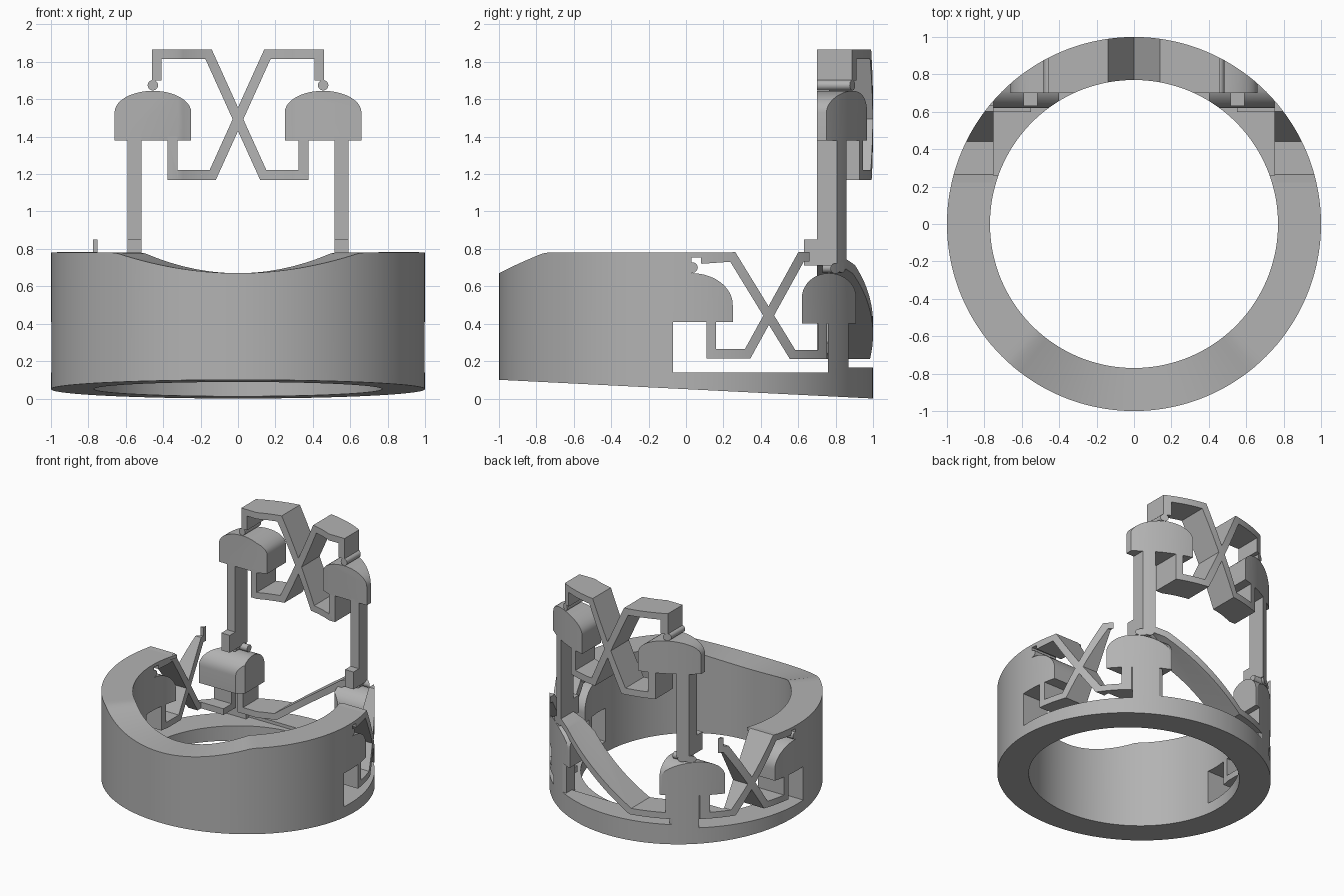
import bpy, bmesh, math
from mathutils import Vector

cube = bpy.data.objects.get("Cube")
if cube:
    bpy.data.objects.remove(cube, do_unlink=True)

OUTER, INNER, SEGS = 1.0, 0.77, 144

metal = bpy.data.materials.new("satin_grey")
metal.use_nodes = True
metal.diffuse_color = (0.45, 0.45, 0.45, 1)
metal.node_tree.nodes["Principled BSDF"].inputs["Base Color"].default_value = (0.45, 0.45, 0.45, 1)


def make(name, bm):
    bmesh.ops.recalc_face_normals(bm, faces=bm.faces)
    mesh = bpy.data.meshes.new(name)
    bm.to_mesh(mesh)
    bm.free()
    mesh.materials.append(metal)
    ob = bpy.data.objects.new(name, mesh)
    bpy.context.collection.objects.link(ob)
    return ob


def tube(name, top, bottom):
    """Annulus whose top and bottom heights follow rules of the angle from the front."""
    bm = bmesh.new()
    cols = []
    for i in range(SEGS):
        a = 2 * math.pi * i / SEGS
        col = []
        for r, rule in ((OUTER, bottom), (OUTER, top), (INNER, top), (INNER, bottom)):
            x, y = r * math.sin(a), -r * math.cos(a)
            col.append(bm.verts.new((x, y, rule(a, y))))
        cols.append(col)
    for i in range(SEGS):
        p, q = cols[i], cols[(i + 1) % SEGS]
        for k in range(4):
            j = (k + 1) % 4
            bm.faces.new((p[k], q[k], q[j], p[j]))
    return make(name, bm)


def extrude(name, pts, axis, lo, hi, side=1):
    """Extrude a 2D outline along x or y; side -1 mirrors it across x."""
    bm = bmesh.new()
    ends = []
    for d in (lo, hi):
        ends.append([bm.verts.new((side * d, u, z) if axis == "x" else (side * u, d, z))
                     for u, z in pts])
    a, b = ends
    bm.faces.new(a)
    bm.faces.new(b[::-1])
    for i in range(len(pts)):
        j = (i + 1) % len(pts)
        bm.faces.new((a[i], b[i], b[j], a[j]))
    return make(name, bm)


def boolean(ob, other, op):
    mod = ob.modifiers.new("cut", "BOOLEAN")
    mod.operation, mod.object, mod.solver = op, other, "EXACT"
    bpy.context.view_layer.update()
    mesh = bpy.data.meshes.new_from_object(ob.evaluated_get(bpy.context.evaluated_depsgraph_get()))
    ob.modifiers.clear()
    ob.data = mesh


def band(path, w=0.05):
    """Mitred outline around an open path."""
    p = [Vector(q) for q in path]
    left, right = [], []
    for i, v in enumerate(p):
        d0 = (v - p[i - 1]).normalized() if i else (p[1] - v).normalized()
        d1 = (p[i + 1] - v).normalized() if i < len(p) - 1 else d0
        n0, n1 = Vector((-d0.y, d0.x)), Vector((-d1.y, d1.x))
        m = (n0 + n1).normalized()
        off = m * (w / 2 / m.dot(n0))
        left.append(v + off)
        right.append(v - off)
    return left + right[::-1]


def rect(u0, u1, z0, z1):
    return [(u0, z0), (u1, z0), (u1, z1), (u0, z1)]


def disc(u, z, r=0.028, n=20):
    return [(u + r * math.cos(2 * math.pi * i / n), z + r * math.sin(2 * math.pi * i / n))
            for i in range(n)]


def bell(u, half, base, shoulder, top, start=0.0):
    """Domed outline; start = 90 keeps only the +u half."""
    n = 20
    arc = []
    for i in range(n + 1):
        t = math.radians(180 - start) * i / n if not start else math.radians(90) * i / n
        arc.append((u + half * math.cos(t), shoulder + (top - shoulder) * math.sin(t)))
    return [(arc[-1][0], base), (u + half, base)] + arc


limit = tube("tube_limit", lambda a, y: 2.2, lambda a, y: -0.2)
limit.hide_render = True
parts = []


def part(name, pts, axis, lo, side, hi=1.2):
    ob = extrude(name, pts, axis, lo, hi, side)
    boolean(ob, limit, "INTERSECT")
    parts.append(ob)


# Ring body: dipped front rim, sloping underside, open window at the sides and back
DIP = math.radians(41)


def rim(a, y):
    a = (a + math.pi) % (2 * math.pi) - math.pi
    return 0.67 + 0.11 * (math.sin(a) / math.sin(DIP)) ** 2 if abs(a) < DIP else 0.78


ring = tube("ring_body", rim, lambda a, y: 0.05 - 0.05 * y)
window = extrude("window_cutter", [(-0.07, 0.14), (0.8, 0.14), (0.8, 0.165), (1.2, 0.165),
                                   (1.2, 0.9), (0.03, 0.9), (0.03, 0.41), (-0.07, 0.41)],
                 "x", -1.2, 1.2)
boolean(ring, window, "DIFFERENCE")
bpy.data.objects.remove(window, do_unlink=True)
parts.append(ring)

for s, tag in ((1, "left"), (-1, "right")):
    # Side linkage: half bell on the ring, crossed arms, full bell on a post
    part("side_half_bell_" + tag, bell(0.03, 0.22, 0.41, 0.50, 0.67, 90), "x", 0.5, s)
    part("side_half_bell_knob_" + tag, disc(0.035, 0.70), "x", 0.5, s)
    part("side_arm_falling_" + tag,
         band([(0.08, 0.745), (0.25, 0.757), (0.57, 0.235), (0.62, 0.235)]), "x", 0.75, s)
    part("side_arm_rim_" + tag, rect(0.02, 0.26, 0.755, 0.78), "x", 0.5, s)
    part("side_arm_rising_" + tag,
         band([(0.135, 0.43), (0.135, 0.24), (0.33, 0.24), (0.615, 0.757), (0.70, 0.757)]),
         "x", 0.75, s)
    part("side_arm_foot_" + tag, band([(0.60, 0.235), (0.73, 0.235), (0.73, 0.42)]), "x", 0.55, s)
    part("corner_bell_" + tag, bell(0.765, 0.145, 0.40, 0.54, 0.67), "x", 0.40, s)
    part("corner_post_" + tag, rect(0.76, 0.87, 0.10, 0.42), "x", 0.46, s)
    part("corner_knob_" + tag, disc(0.80, 0.695), "x", 0.46, s)
    part("corner_rod_" + tag, disc(0.55, 0.70), "y", 0.73, s)
    # Upper linkage: tall stems, bells, crossed arms
    part("stem_foot_" + tag, rect(0.515, 0.59, 0.71, 0.85), "y", 0.63, s)
    part("stem_" + tag, rect(0.515, 0.59, 0.75, 1.40), "y", 0.70, s)
    part("upper_bell_" + tag, bell(0.455, 0.205, 1.38, 1.53, 1.645), "y", 0.70, s)
    part("upper_knob_" + tag, disc(0.455, 1.675), "y", 0.70, s)
    part("upper_arm_" + tag,
         band([(0.435, 1.70), (0.435, 1.84), (0.157, 1.84), (-0.135, 1.195),
               (-0.35, 1.195), (-0.35, 1.40)], 0.052), "y", 0.70, s)

# Single diagonal strut across the back, and the spike on one side arm
part("back_strut", band([(0.56, 0.735), (0.44, 0.69), (-0.19, 0.235), (-0.47, 0.235),
                         (-0.47, 0.42)]), "y", 0.70, 1)
part("side_arm_spike", rect(0.63, 0.70, 0.75, 0.85), "x", 0.75, -1)

bpy.data.objects.remove(limit, do_unlink=True)

# Smooth curved walls, keep edges sharp
bpy.ops.object.select_all(action="DESELECT")
for ob in parts:
    ob.select_set(True)
bpy.context.view_layer.objects.active = ring
bpy.ops.object.shade_smooth_by_angle(angle=math.radians(25))
